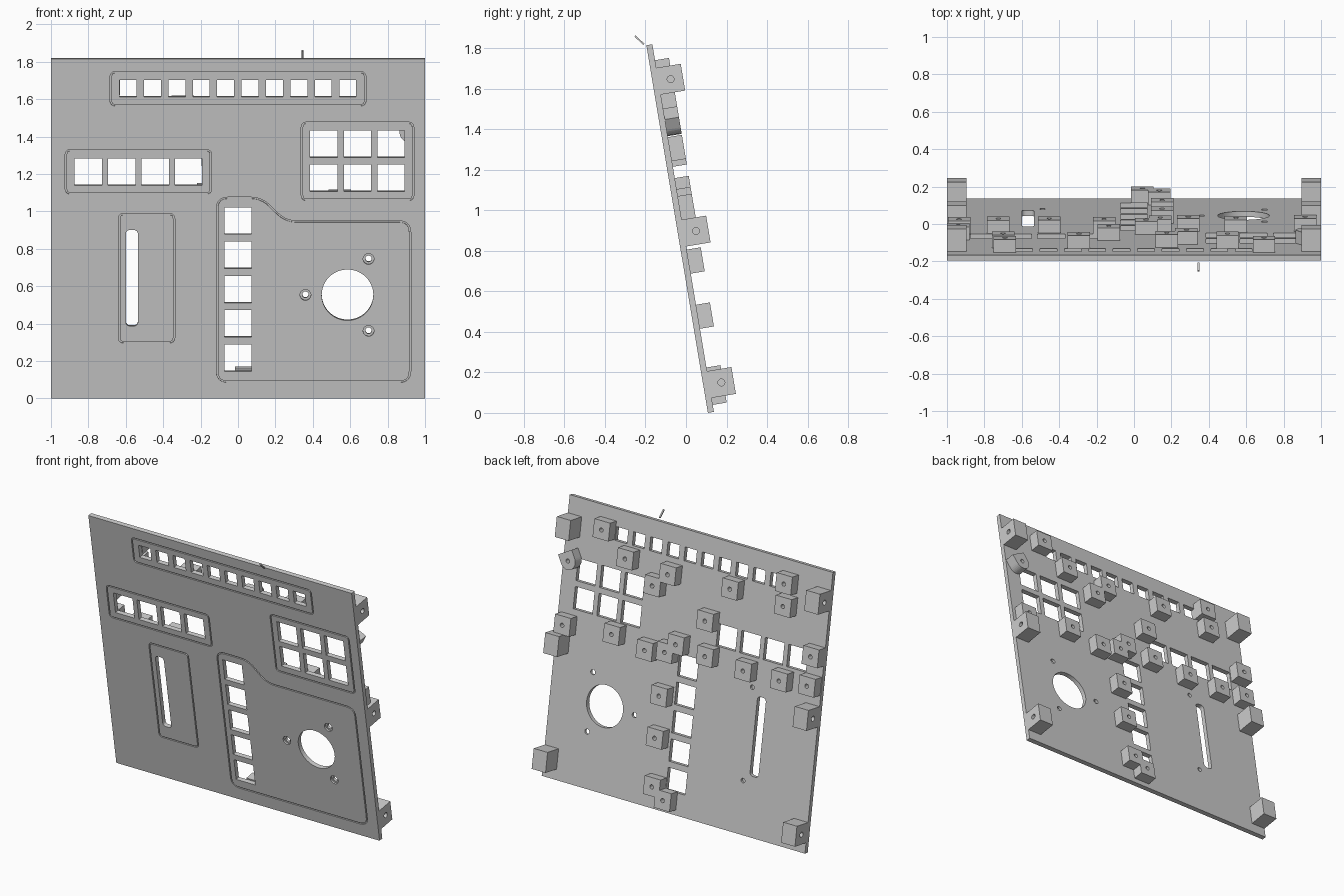
import bpy, bmesh, math
from mathutils import Matrix, Vector

if "Cube" in bpy.data.objects:
    bpy.data.objects.remove(bpy.data.objects["Cube"])

TILT = math.radians(9.5)
C = math.cos(TILT)
PLACE = Matrix.Translation((0, 0.108, 0)) @ Matrix.Rotation(TILT, 4, 'X')
THICK, HEIGHT = 0.03, 1.84
# Local panel space: x across, y = depth behind the front face, z = up the panel


def loft(bm, loops, ring=False):
    """Skin equal-length loops; ring joins last to first, otherwise cap both ends."""
    rows = [[bm.verts.new(p) for p in lp] for lp in loops]
    n = len(rows[0])
    pairs = list(zip(rows, rows[1:])) + ([(rows[-1], rows[0])] if ring else [])
    for a, b in pairs:
        for i in range(n):
            j = (i + 1) % n
            bm.faces.new((a[i], a[j], b[j], b[i]))
    if not ring:
        bm.faces.new(rows[0])
        bm.faces.new(rows[-1])


def finish(bm, name):
    bmesh.ops.recalc_face_normals(bm, faces=bm.faces)
    me = bpy.data.meshes.new(name)
    bm.to_mesh(me)
    bm.free()
    ob = bpy.data.objects.new(name, me)
    bpy.context.collection.objects.link(ob)
    ob.matrix_world = PLACE
    return ob


def at(pts, d):
    return [(x, d, s) for x, s in pts]


def circle(x, s, r, n=32):
    return [(x + r * math.cos(2 * math.pi * i / n), s + r * math.sin(2 * math.pi * i / n))
            for i in range(n)]


def rect(x0, x1, s0, s1):
    return [(x0, s0), (x1, s0), (x1, s1), (x0, s1)]


def rounded(pts, r, seg=6):
    out = []
    for i, p in enumerate(pts):
        p = Vector(p)
        a = p + (Vector(pts[i - 1]) - p).normalized() * r
        b = p + (Vector(pts[(i + 1) % len(pts)]) - p).normalized() * r
        for k in range(seg + 1):
            t = k / seg
            out.append((1 - t) ** 2 * a + 2 * t * (1 - t) * p + t * t * b)
    return out


def offset(pts, w):
    out = []
    for i, p in enumerate(pts):
        t = (pts[(i + 1) % len(pts)] - pts[i - 1]).normalized()
        out.append(p + Vector((t.y, -t.x)) * w)
    return out


# Cutters: button windows, slot, dial hole, screw holes, engraved outlines
cut = bmesh.new()


def through(pts):
    loft(cut, [at(pts, -0.02), at(pts, 0.05)])


def window(x, z, size):
    h = size / 2
    through(rect(x - h, x + h, z / C - h, z / C + h))


def groove(pts, r, w=0.004, depth=0.008):
    path = rounded([(x, z / C) for x, z in pts], r)
    o, i = offset(path, w), offset(path, -w)
    loft(cut, [at(o, -0.01), at(o, depth), at(i, depth), at(i, -0.01)], ring=True)


for i in range(10):
    window(-0.588 + i * 0.1305, 1.657, 0.09)
for i in range(4):
    window(-0.80 + i * 0.1785, 1.211, 0.146)
for i in range(3):
    for z in (1.36, 1.178):
        window(0.459 + i * 0.1795, z, 0.146)
for i in range(5):
    window(0, 0.216 + i * 0.1835, 0.146)
through(rounded(rect(-0.60, -0.535, 0.392, 0.913), 0.025))
DX, DS = 0.5855, 0.553 / C
through(circle(DX, DS, 0.138, 64))
for a in (60, 180, 300):
    x, s = DX + 0.225 * math.cos(math.radians(a)), DS + 0.225 * math.sin(math.radians(a))
    big, small = circle(x, s, 0.029), circle(x, s, 0.017)
    loft(cut, [at(big, -0.02), at(big, 0.012), at(small, 0.012), at(small, 0.05)])
for s in (0.958, 0.348):
    c = circle(-0.489, s, 0.015, 24)
    loft(cut, [at(c, 0.012), at(c, 0.05)])

groove(rect(-0.68, 0.68, 1.567, 1.743), 0.025)
groove(rect(-0.92, -0.145, 1.096, 1.326), 0.025)
groove(rect(0.342, 0.936, 1.061, 1.473), 0.025)
groove(rect(-0.636, -0.342, 0.30, 0.984), 0.025)
groove([(-0.112, 0.088), (0.92, 0.088), (0.92, 0.945), (0.255, 0.945),
        (0.125, 1.072), (-0.112, 1.072)], 0.06)
cutter = finish(cut, "panel_cutter")
cutter.hide_render = True

# Tilted face panel
bm = bmesh.new()
face = rect(-1, 1, 0, HEIGHT)
loft(bm, [at(face, 0), at(face, THICK)])
panel = finish(bm, "face_panel")
mod = panel.modifiers.new("openings", 'BOOLEAN')
mod.operation, mod.solver, mod.object = 'DIFFERENCE', 'EXACT', cutter
bpy.context.view_layer.objects.active = panel
panel.select_set(True)
bpy.ops.object.modifier_apply(modifier=mod.name)
bpy.ops.object.shade_smooth_by_angle(angle=math.radians(30))
bpy.data.objects.remove(cutter)


def holed_block(bm, M, hu, hv, w0, w1, r, depth, lug=False):
    """Block from w0 to w1 with a blind round hole in its w1 face; M places (u, v, w)."""
    n = 32
    outer, inner = [], []
    for i in range(n):
        a = 2 * math.pi * i / n
        c, s = math.cos(a), math.sin(a)
        k = 1 / max(abs(c), abs(s))
        if lug and s < 0:
            k = 1
        outer.append((hu * c * k, hv * s * k))
        inner.append((r * c, r * s))
    w2 = w1 - depth if w1 > w0 else w1 + depth
    loft(bm, [[M @ Vector((u, v, w)) for u, v in ring] for ring, w in
              ((outer, w0), (outer, w1), (inner, w1), (inner, w2))])


# (u, v, w) -> (across, up the panel, depth)
BACK = Matrix(((1, 0, 0, 0), (0, 0, 1, 0), (0, 1, 0, 0), (0, 0, 0, 1)))
# (u, v, w) -> (depth, up the panel, across)
SIDE = Matrix(((0, 0, 1, 0), (1, 0, 0, 0), (0, 1, 0, 0), (0, 0, 0, 1)))

# Square screw standoffs on the back
standoffs = [(0.695, 1.70), (-0.69, 1.70), (0.50, 1.56), (0.175, 1.54), (0.28, 1.44),
             (-0.295, 1.565), (-0.70, 1.555), (-0.135, 1.315), (0.915, 1.02),
             (0.545, 1.055), (0.29, 1.015), (0.065, 1.11), (0.14, 1.04), (-0.16, 1.09),
             (-0.453, 1.07), (-0.725, 1.074), (-0.94, 1.287), (-0.935, 1.093),
             (0.15, 0.752), (0.15, 0.476), (0.135, 0.162), (0.045, 0.095)]
for k, (x, s) in enumerate(standoffs):
    bm = bmesh.new()
    holed_block(bm, Matrix.Translation((x, 0, s)) @ BACK, 0.06, 0.06, THICK, 0.10, 0.014, 0.06)
    finish(bm, f"standoff_{k + 1}")

# Angled standoff with a rounded end
bm = bmesh.new()
holed_block(bm, Matrix.Translation((0.92, 0, 1.44)) @ Matrix.Rotation(math.radians(29), 4, 'Y') @ BACK,
            0.056, 0.058, THICK, 0.10, 0.014, 0.06, lug=True)
finish(bm, "angled_standoff")

# Side mounting blocks with holes facing outwards
for side in (-1, 1):
    for k, s in enumerate((0.137, 0.895, 1.655)):
        bm = bmesh.new()
        holed_block(bm, Matrix.Translation((0, 0.0905, s)) @ SIDE, 0.0615, 0.067,
                    side * 0.895, side, 0.017, 0.08)
        finish(bm, f"side_mount_{'left' if side < 0 else 'right'}_{k + 1}")

# Thin plain divider bar above the top edge
bpy.ops.mesh.primitive_cube_add(size=1, location=(0.345, -0.23, 1.84))
bar = bpy.context.object
bar.name = "top_divider_bar"
bar.scale = (0.01, 0.008, 0.06)
bar.rotation_euler = (math.radians(47), 0, 0)
